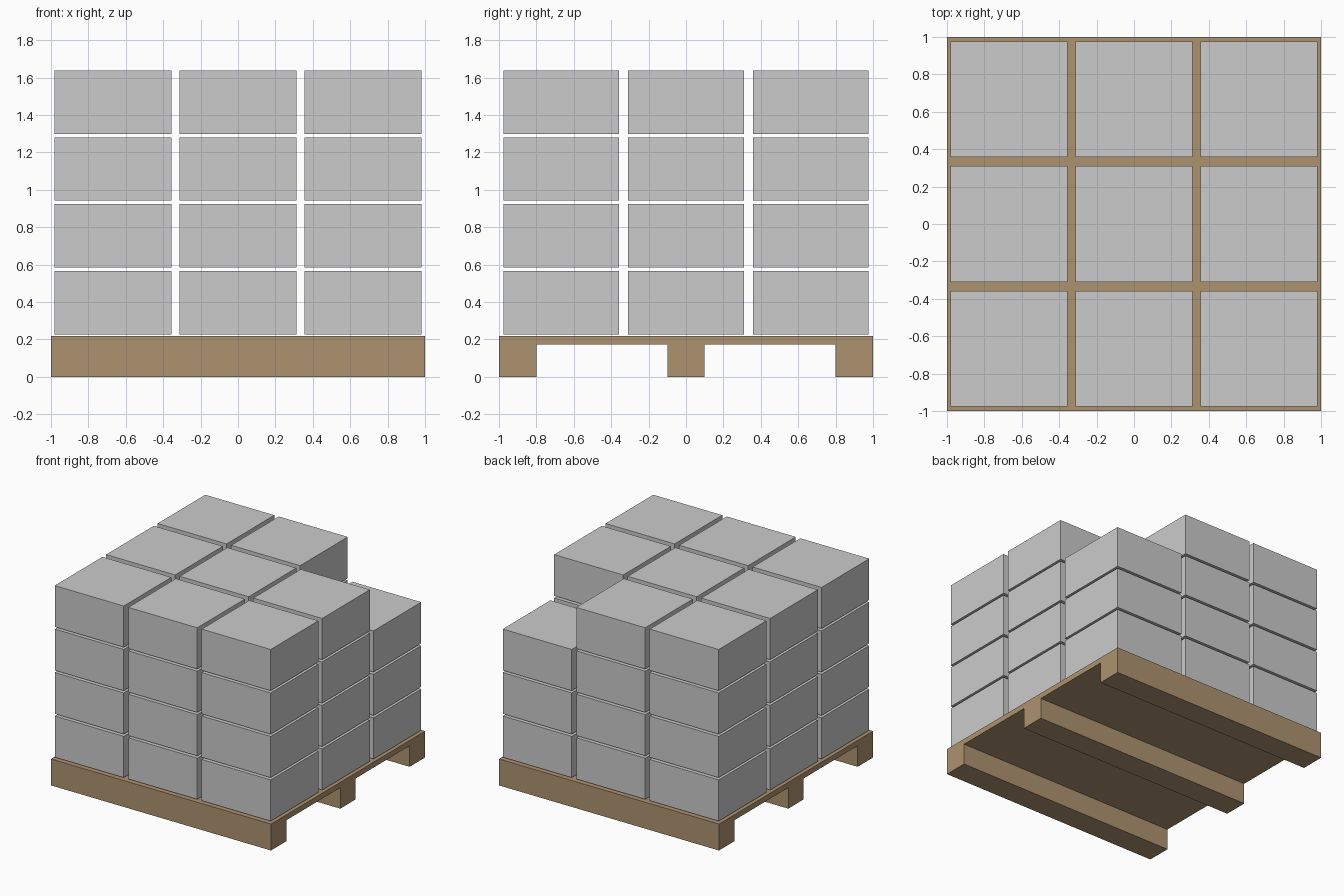
import bpy, bmesh

if "Cube" in bpy.data.objects:
    bpy.data.objects.remove(bpy.data.objects["Cube"])

wood = bpy.data.materials.new("wood")
wood.diffuse_color = (0.42, 0.29, 0.16, 1)
wood.use_nodes = True
wood.node_tree.nodes["Principled BSDF"].inputs["Base Color"].default_value = wood.diffuse_color


def add_object(name, bm, material=None):
    bmesh.ops.recalc_face_normals(bm, faces=bm.faces)
    mesh = bpy.data.meshes.new(name)
    bm.to_mesh(mesh)
    bm.free()
    if material:
        mesh.materials.append(material)
    obj = bpy.data.objects.new(name, mesh)
    bpy.context.collection.objects.link(obj)
    return obj


def add_box(name, centre, size):
    bm = bmesh.new()
    bmesh.ops.create_cube(bm, size=1)
    bmesh.ops.scale(bm, vec=size, verts=bm.verts)
    obj = add_object(name, bm)
    obj.location = centre
    return obj


# Pallet: deck with three runners, one side profile (y, z) extruded along x
DECK_TOP, DECK_BOTTOM = 0.217, 0.172
profile = [(-1, DECK_TOP), (-1, 0), (-0.8, 0), (-0.8, DECK_BOTTOM),
           (-0.1, DECK_BOTTOM), (-0.1, 0), (0.1, 0), (0.1, DECK_BOTTOM),
           (0.8, DECK_BOTTOM), (0.8, 0), (1, 0), (1, DECK_TOP)]
bm = bmesh.new()
side = bm.faces.new([bm.verts.new((-1, y, z)) for y, z in profile])
extruded = bmesh.ops.extrude_face_region(bm, geom=[side], use_keep_orig=True)
bmesh.ops.translate(bm, vec=(2, 0, 0),
                    verts=[v for v in extruded["geom"] if isinstance(v, bmesh.types.BMVert)])
add_object("pallet", bm, wood)

# Cartons: 3 x 3 x 4 stack, with the back right one missing from the top layer
PITCH, LAYER = 0.668, 0.357
for layer in range(4):
    for row in range(3):
        for column in range(3):
            if (layer, row, column) == (3, 2, 2):
                continue
            add_box(f"carton_{layer}_{row}_{column}",
                    ((column - 1) * PITCH, (row - 1) * PITCH, 0.397 + layer * LAYER),
                    (0.627, 0.618, 0.339))
